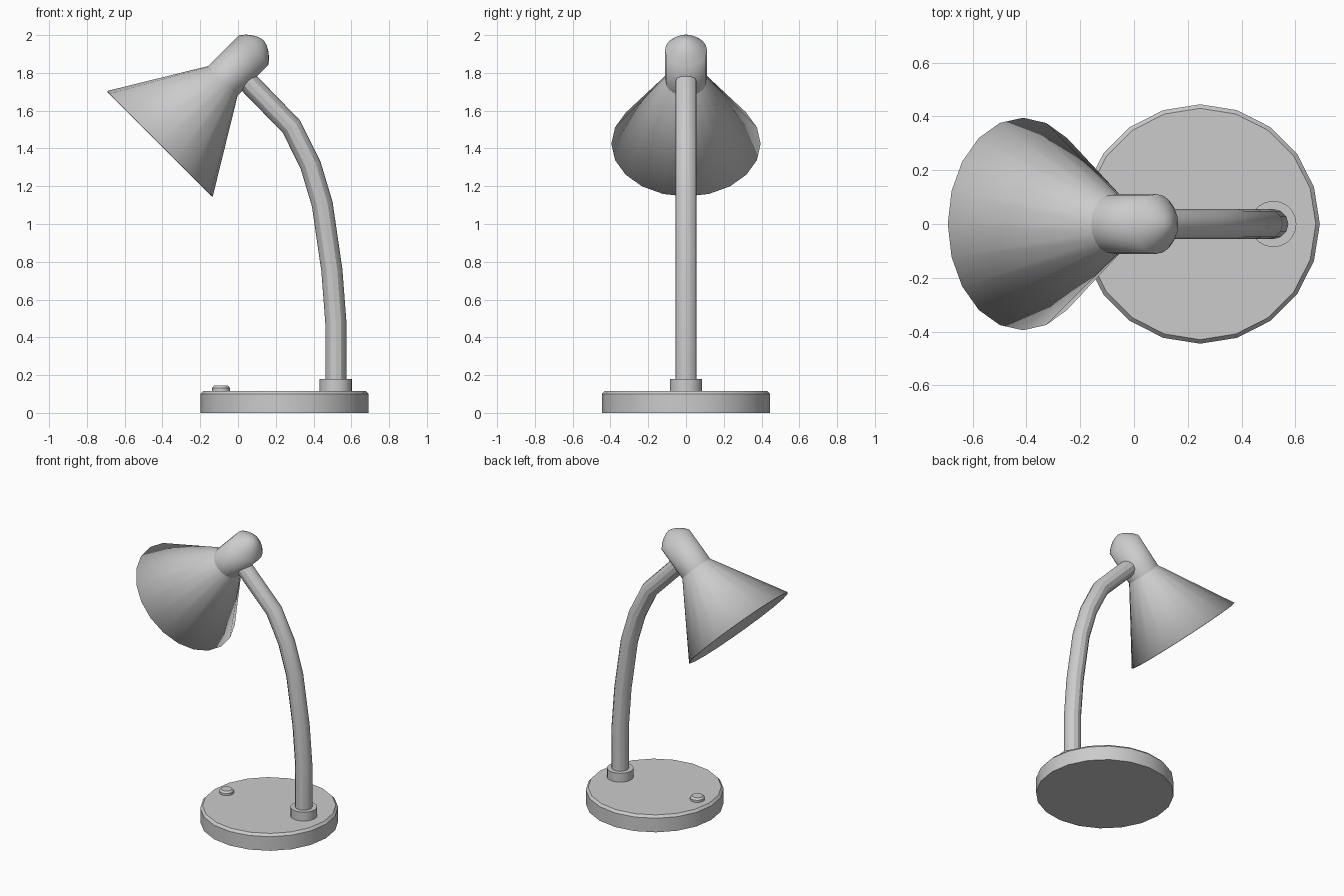
import bpy, bmesh, math

if "Cube" in bpy.data.objects:
    bpy.data.objects.remove(bpy.data.objects["Cube"])


def finish(obj):
    # smooth shading, hard edges kept sharp
    for o in bpy.context.selected_objects:
        o.select_set(False)
    bpy.context.view_layer.objects.active = obj
    obj.select_set(True)
    bpy.ops.object.shade_smooth_by_angle(angle=math.radians(30))


def lathe(name, profile, loc, tilt=0.0, sides=20):
    """Spin an upward (radius, height) profile around local z."""
    bm = bmesh.new()
    rings = []
    for r, h in profile:
        rings.append([bm.verts.new((r * math.cos(2 * math.pi * k / sides),
                                    r * math.sin(2 * math.pi * k / sides), h))
                      for k in range(sides)])
    for a, b in zip(rings, rings[1:]):
        for k in range(sides):
            n = (k + 1) % sides
            bm.faces.new((a[k], a[n], b[n], b[k]))
    bmesh.ops.remove_doubles(bm, verts=bm.verts, dist=1e-5)
    mesh = bpy.data.meshes.new(name)
    bm.to_mesh(mesh)
    bm.free()
    obj = bpy.data.objects.new(name, mesh)
    obj.location = loc
    obj.rotation_euler = (0, tilt, 0)
    bpy.context.collection.objects.link(obj)
    finish(obj)
    return obj


# round base, arm collar and switch button
lathe("base", [(0, 0), (0.445, 0), (0.445, 0.1), (0.43, 0.117), (0, 0.117)],
      (0.246, 0, 0))
lathe("arm_collar", [(0, 0.11), (0.086, 0.11), (0.086, 0.18), (0, 0.18)],
      (0.518, 0, 0))
lathe("switch_button", [(0, 0.11), (0.047, 0.11), (0.047, 0.132),
                        (0.036, 0.145), (0, 0.145)], (-0.09, 0, 0))

# bent arm
path = [(0.518, 0.12), (0.518, 0.48), (0.497, 0.755), (0.446, 1.105),
        (0.383, 1.315), (0.283, 1.515), (0.05, 1.755)]
curve = bpy.data.curves.new("arm", 'CURVE')
curve.dimensions = '3D'
curve.bevel_depth = 0.056
curve.bevel_resolution = 4
curve.use_fill_caps = True
spline = curve.splines.new('POLY')
spline.points.add(len(path) - 1)
for p, (x, z) in zip(spline.points, path):
    p.co = (x, 0, z, 1)
arm = bpy.data.objects.new("arm", curve)
bpy.context.collection.objects.link(arm)
for o in bpy.context.selected_objects:
    o.select_set(False)
bpy.context.view_layer.objects.active = arm
arm.select_set(True)
bpy.ops.object.convert(target='MESH')
finish(bpy.context.view_layer.objects.active)

# hollow tilted shade with its neck, closed by a low dome
rim, tilt = (-0.413, 0, 1.425), math.radians(45)
shade = lathe("shade", [(0.395, 0), (0.111, 0.47), (0.111, 0.702)], rim, tilt)
shell = shade.modifiers.new("thickness", 'SOLIDIFY')
shell.thickness = 0.006
shell.offset = -1
lathe("shade_cap", [(0.111, 0.702), (0.086, 0.731), (0.056, 0.754),
                    (0.03, 0.768), (0, 0.776)], rim, tilt)
